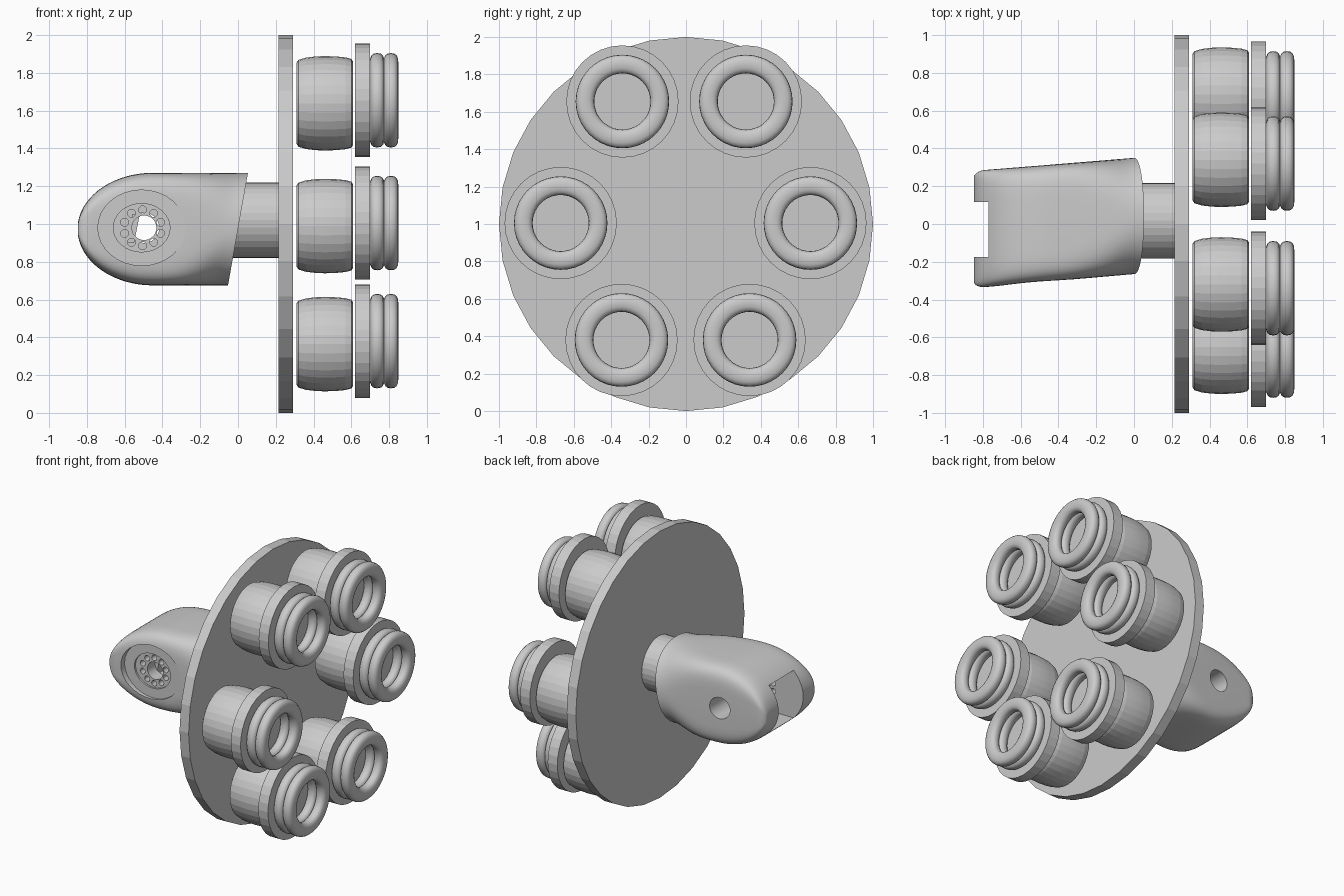
import bpy, math
from math import cos, sin, pi, tau

cube = bpy.data.objects.get("Cube")
if cube:
    bpy.data.objects.remove(cube, do_unlink=True)

grey = bpy.data.materials.new("light_grey")
grey.use_nodes = True
grey.diffuse_color = (0.6, 0.6, 0.6, 1)
grey.node_tree.nodes["Principled BSDF"].inputs["Base Color"].default_value = (0.6, 0.6, 0.6, 1)


def activate(obj):
    bpy.ops.object.select_all(action='DESELECT')
    obj.select_set(True)
    bpy.context.view_layer.objects.active = obj


def smooth(obj, degrees):
    activate(obj)
    bpy.ops.object.shade_smooth_by_angle(angle=math.radians(degrees))


def loft(name, rings, closed=False):
    """Skin equal-sized rings of points; cap the ends unless closed."""
    n, m = len(rings[0]), len(rings)
    faces = []
    for i in range(m if closed else m - 1):
        a, b = i * n, (i + 1) % m * n
        faces += [(a + j, a + (j + 1) % n, b + (j + 1) % n, b + j) for j in range(n)]
    if not closed:
        faces += [tuple(reversed(range(n))), tuple(range((m - 1) * n, m * n))]
    mesh = bpy.data.meshes.new(name)
    mesh.from_pydata([p for r in rings for p in r], [], faces)
    mesh.materials.append(grey)
    obj = bpy.data.objects.new(name, mesh)
    bpy.context.collection.objects.link(obj)
    activate(obj)
    bpy.ops.object.mode_set(mode='EDIT')
    bpy.ops.mesh.select_all(action='SELECT')
    bpy.ops.mesh.normals_make_consistent(inside=False)
    bpy.ops.object.mode_set(mode='OBJECT')
    return obj


def turned(name, profile, y, z, sides=32, closed=False):
    """Turn (x, radius) points around an axis along x."""
    rings = [[(x, y + r * cos(tau * j / sides), z + r * sin(tau * j / sides))
              for j in range(sides)] for x, r in profile]
    return loft(name, rings, closed)


def pin(name, x, z, rx, rz, y0, y1, sides=32):
    """Elliptical cylinder along y."""
    return loft(name, [[(x + rx * cos(tau * j / sides), y, z + rz * sin(tau * j / sides))
                        for j in range(sides)] for y in (y0, y1)])


def cut(target, cutter):
    mod = target.modifiers.new("cut", 'BOOLEAN')
    mod.operation, mod.solver, mod.object = 'DIFFERENCE', 'EXACT', cutter
    activate(target)
    bpy.ops.object.modifier_apply(modifier="cut")
    bpy.data.objects.remove(cutter, do_unlink=True)


# Large disc and connecting shaft
turned("disc", [(0.215, 1), (0.29, 1)], 0, 1)
turned("shaft", [(-0.1, 0.2), (0.215, 0.2)], 0.018, 1.02)

# Six modules: barrel, flange and a pair of rounded rings
BARREL = [(0.31, 0.215), (0.32, 0.23), (0.36, 0.242), (0.41, 0.248), (0.46, 0.25),
          (0.52, 0.248), (0.57, 0.243), (0.6, 0.235), (0.61, 0.22)]
CENTRES = [(-0.34, 1.655), (0.32, 1.655), (-0.67, 1.005),
           (0.665, 1.005), (-0.345, 0.38), (0.34, 0.38)]


def power(v, p):
    return math.copysign(abs(v) ** (2 / p), v)


for i, (y, z) in enumerate(CENTRES, 1):
    smooth(turned(f"barrel_{i}", BARREL, y + 0.02, z - 0.016), 8)
    turned(f"flange_{i}", [(0.62, 0.3), (0.7, 0.3)], y, z)
    for part, x in (("inner_ring", 0.737), ("outer_ring", 0.81)):
        loop = [(x + 0.039 * power(cos(tau * k / 16), 2.5),
                 0.2 + 0.05 * power(sin(tau * k / 16), 2.5)) for k in range(16)]
        smooth(turned(f"{part}_{i}", loop, y, z, 40, True), 40)


# Head: flat-sided rounded end blending into a slanted round collar
def head_section(x):
    t = min(1, max(0, (x + 0.42) / 0.4))
    t = t * t * (3 - 2 * t)
    p = 6 - 3.8 * t
    u = min(1, max(0, (-0.45 - x) / 0.4))
    h = 0.298 * math.sqrt(1 - u * u)
    back = 0.285 + 0.065 * (x + 0.8) / 0.8
    front = -0.335 + 0.07 * (x + 0.8) / 0.8
    e = max(0, (-0.79 - x) / 0.06)
    inset = 0.04 * (1 - math.sqrt(max(0, 1 - e * e)))
    mid, w = (back + front) / 2, (back - front) / 2 - inset
    ring = []
    for j in range(64):
        a = tau * j / 64
        dz = h * power(sin(a), p)
        ring.append((x + 0.177 * dz * t, mid + w * power(cos(a), p), 0.973 + dz))
    return ring


xs = [-0.45 - 0.4 * cos(0.12 + (pi / 2 - 0.12) * k / 16) for k in range(17)]
xs += [-0.45 + 0.45 * k / 14 for k in range(1, 15)]
head = loft("head", [head_section(x) for x in xs])

# Slot in the rounded end, dial recess, pin hole and ring of small holes
slot = loft("slot_cutter", [[(x, -0.175, 0.795), (x, 0.116, 0.795),
                             (x, 0.116, 1.151), (x, -0.175, 1.151)] for x in (-1, -0.36)])
cut(head, slot)
cut(head, pin("recess_cutter", -0.51, 0.98, 0.232, 0.2, -0.5, -0.285))
cut(head, pin("hole_cutter", -0.497, 0.98, 0.065, 0.065, -0.5, 0.6))
cut(head, pin("back_cutter", -0.497, 0.98, 0.08, 0.08, 0, 0.6))
cut(head, pin("groove_cutter", -0.51, 0.98, 0.15, 0.128, -0.5, -0.272))
for k in range(10):
    a = tau * (k + 0.5) / 10
    cut(head, pin("small_cutter", -0.505 + 0.1 * cos(a), 0.98 + 0.095 * sin(a),
                  0.021, 0.021, -0.5, -0.1, 12))
smooth(head, 35)

# Thin bar partly covering the pin hole inside the slot
loft("slot_bar", [[(x - 0.01, y, 0.9), (x + 0.02, y, 1.05)] +
                  [(x - 0.02, y, 1.05), (x - 0.05, y, 0.9)] for x, y in
                  ((-0.54, -0.18), (-0.54, 0.12))])
